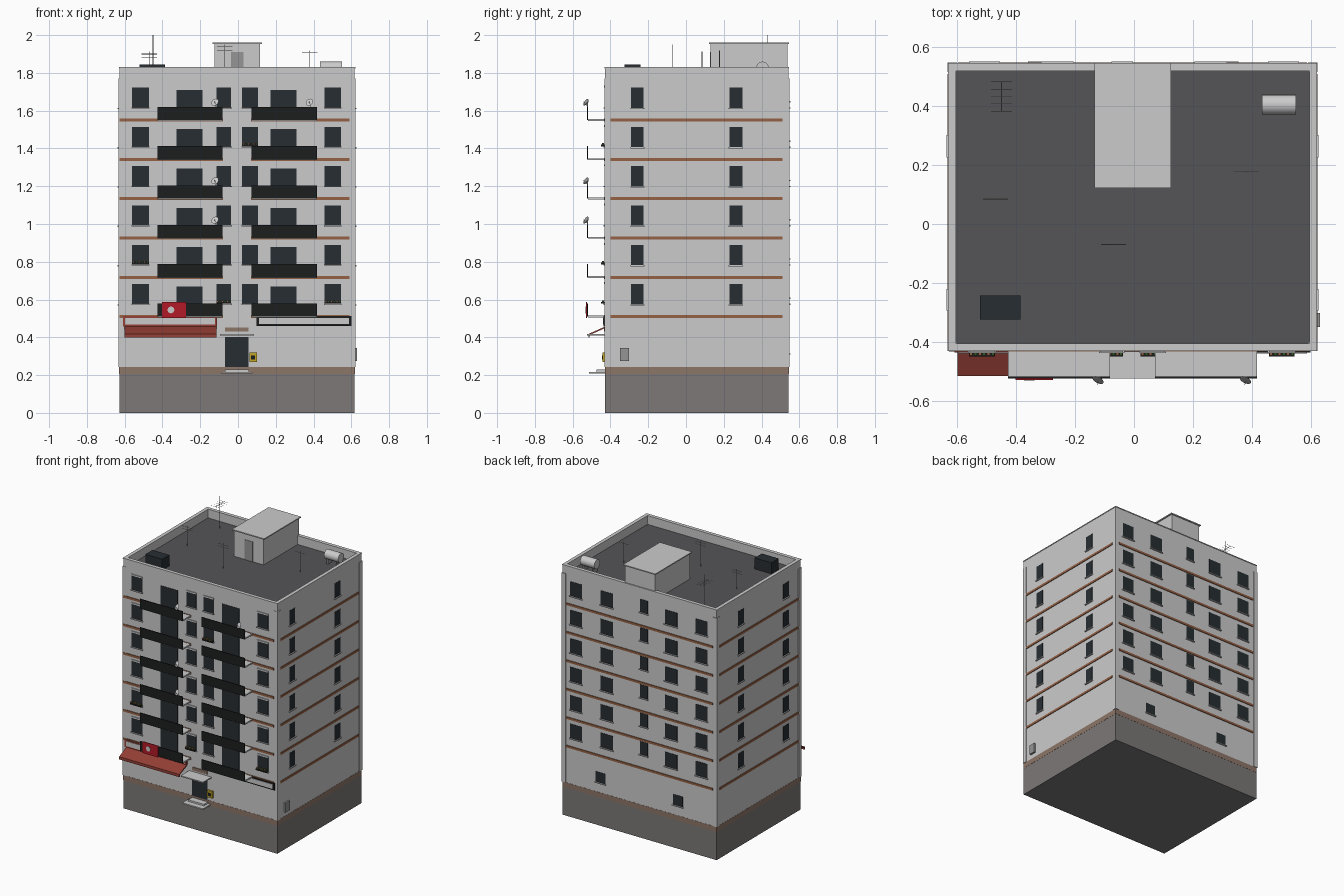
import bpy, bmesh, math
from mathutils import Matrix, Vector

if "Cube" in bpy.data.objects:
    bpy.data.objects.remove(bpy.data.objects["Cube"])


def mat(name, r, g, b):
    m = bpy.data.materials.new(name)
    m.diffuse_color = (r, g, b, 1)
    m.use_nodes = True
    m.node_tree.nodes["Principled BSDF"].inputs["Base Color"].default_value = m.diffuse_color
    return m


GLASS = mat("glass", 0.02, 0.027, 0.032)
BLACK = mat("black", 0.012, 0.013, 0.013)
ORANGE = mat("terracotta", 0.30, 0.12, 0.06)
RED = mat("red", 0.45, 0.01, 0.02)
AWNING = mat("awning_red", 0.30, 0.05, 0.035)
PLINTH = mat("plinth", 0.20, 0.19, 0.185)
BROWN = mat("brown", 0.27, 0.18, 0.14)
ROOF = mat("roof", 0.09, 0.09, 0.095)
WALL = mat("wall", 0.55, 0.55, 0.54)
YELLOW = mat("yellow", 0.55, 0.38, 0.02)
GREEN = mat("green", 0.04, 0.10, 0.02)
STEEL = mat("steel", 0.3, 0.3, 0.3)


def finish(name, bm, m):
    me = bpy.data.meshes.new(name)
    bm.to_mesh(me)
    bm.free()
    ob = bpy.data.objects.new(name, me)
    bpy.context.collection.objects.link(ob)
    if m:
        me.materials.append(m)
    return ob


def boxes(name, items, m=None):
    """One object from boxes given as (x0, x1, y0, y1, z0, z1)."""
    bm = bmesh.new()
    for x0, x1, y0, y1, z0, z1 in items:
        mx = Matrix.Translation(((x0 + x1) / 2, (y0 + y1) / 2, (z0 + z1) / 2))
        bmesh.ops.create_cube(bm, size=1, matrix=mx @ Matrix.Diagonal((x1 - x0, y1 - y0, z1 - z0, 1)))
    return finish(name, bm, m)


def rod(bm, a, b, r, r2=None, n=6):
    """Cylinder or cone between two points."""
    a, b = Vector(a), Vector(b)
    d = b - a
    mx = Matrix.Translation((a + b) / 2) @ d.to_track_quat('Z', 'Y').to_matrix().to_4x4()
    bmesh.ops.create_cone(bm, cap_ends=True, segments=n, radius1=r,
                          radius2=r if r2 is None else r2, depth=d.length, matrix=mx)


X0, X1, Y0, Y1 = -0.628, 0.618, -0.428, 0.543
DECK, TOP = 1.76, 1.83
FLOORS = [0.51 + 0.208 * i for i in range(6)]

# main shell
boxes("plinth", [(X0, X1, Y0, Y1, 0, 0.205)], PLINTH)
boxes("plinth_band", [(X0 - .001, X1 + .001, Y0 - .001, Y1 + .001, 0.205, 0.243)], BROWN)
boxes("walls", [(X0, X1, Y0, Y1, 0.243, DECK)], WALL)
boxes("roof_deck", [(X0 + .02, X1 - .02, Y0 + .02, Y1 - .02, DECK, DECK + .004)], ROOF)


def ring(o, t, z0, z1):
    return [(X0 - o, X1 + o, Y0 - o, Y0 + t, z0, z1), (X0 - o, X1 + o, Y1 - t, Y1 + o, z0, z1),
            (X0 - o, X0 + t, Y0 + t, Y1 - t, z0, z1), (X1 - t, X1 + o, Y0 + t, Y1 - t, z0, z1)]


boxes("parapet", ring(0, .02, DECK, TOP - .006), WALL)
boxes("parapet_cap", ring(.003, .023, TOP - .006, TOP), WALL)

# corner pilasters
boxes("corner_pilasters", [(x - .016, x + .016, y - .016, y + .016, 0.243, 1.77)
                           for x in (X0 + .011, X1 - .011) for y in (Y0 + .013, Y1 - .011)], WALL)

# floor bands on every side
bands = []
for z in FLOORS:
    a, b = z - .008, z + .008
    bands += [(X0, -0.08, Y0 - .005, Y0, a, b), (0.07, 0.59, Y0 - .005, Y0, a, b),
              (X0 + .03, X1 - .03, Y1, Y1 + .005, a, b),
              (X0 - .005, X0, -0.40, 0.51, a, b), (X1, X1 + .005, -0.40, 0.51, a, b)]
boxes("floor_bands", bands, ORANGE)

# windows, with a sill under each and a hood over those at the front
panes, sills, hoods = [], [], []
FRONT = [(-0.56, -0.472), (-0.115, -0.037), (0.022, 0.105), (0.458, 0.545)]
BACK = [(-0.555, -0.46), (-0.31, -0.21), (0.21, 0.31), (0.46, 0.555)]
SIDE = [(-0.29, -0.225), (0.23, 0.298)]


def back_window(a, b, z0, z1):
    panes.append((a, b, Y1 - .01, Y1 + .002, z0, z1))
    sills.append((a - .005, b + .005, Y1 - .01, Y1 + .009, z0 - .007, z0))


for z in FLOORS:
    z0, z1 = z + .068, z + .172
    for a, b in FRONT:
        panes.append((a, b, Y0 - .002, Y0 + .01, z0, z1))
        sills.append((a - .004, b + .004, Y0 - .010, Y0 + .01, z0 - .006, z0))
        hoods.append((a, b, Y0 - .006, Y0, z1, z1 + .01))
    for a, b in ((-0.325, -0.187), (0.172, 0.31)):
        panes.append((a, b, Y0 - .002, Y0 + .01, z + .006, z + .16))
    for a, b in BACK:
        back_window(a, b, z0, z1)
    back_window(-0.072, -0.008, z + .10, z + .195)
    for a, b in SIDE:
        for x, s in ((X0, -1), (X1, 1)):
            lo, hi = sorted((x - s * .01, x + s * .002))
            panes.append((lo, hi, a, b, z + .065, z1))
            lo, hi = sorted((x - s * .01, x + s * .009))
            sills.append((lo, hi, a - .004, b + .004, z + .058, z + .065))
for a in (0.27, -0.355):
    back_window(a, a + .08, 0.315, 0.39)
boxes("window_panes", panes, GLASS)
boxes("window_sills", sills, WALL)
boxes("window_hoods", hoods, WALL)

# balconies
slabs, rails = [], []
for z in FLOORS:
    for a, b in ((-0.427, -0.082), (0.072, 0.418)):
        slabs.append((a, b, -0.518, Y0, z - .004, z + .006))
        rails.append((a, b, -0.524, -0.518, z, z + .07))
boxes("balcony_slabs", slabs, WALL)
boxes("balcony_railings", rails, BLACK)

# flower boxes
troughs, plants, blooms = [], [], []
for i, k in ((0, 1), (0, 3), (1, 0), (4, 2)):
    a, b = FRONT[k]
    z = FLOORS[i] + .068
    troughs.append((a, b, Y0 - .022, Y0 - .002, z, z + .010))
    for j in range(6):
        x = a + (j + .5) * (b - a) / 6
        (plants if j % 2 else blooms).append((x - .005, x + .005, Y0 - .018, Y0 - .006, z + .008, z + .018))
boxes("flower_boxes", troughs, BLACK)
boxes("plants", plants, GREEN)
boxes("flowers", blooms, ORANGE)

# shop signs and hanging panel
F = Y0
boxes("left_sign_frame", [(-0.61, -0.11, F - .009, F, 0.458, 0.512)], AWNING)
boxes("left_sign_face", [(-0.598, -0.122, F - .012, F, 0.467, 0.503)], WALL)
boxes("right_sign_frame", [(0.098, 0.60, F - .009, F, 0.461, 0.512)], BLACK)
boxes("right_sign_face", [(0.11, 0.588, F - .012, F, 0.47, 0.503)], WALL)
boxes("red_panel", [(-0.402, -0.275, -0.529, -0.524, 0.503, 0.587)], RED)
bm = bmesh.new()
rod(bm, (-0.355, -0.529, 0.545), (-0.355, -0.531, 0.545), 0.018, n=16)
finish("panel_disc", bm, WALL)

# shop awning, profile extruded along x
bm = bmesh.new()
prof = [(F, 0.457), (-0.516, 0.418), (-0.516, 0.398), (-0.511, 0.398), (-0.511, 0.412), (F, 0.449)]
face = bm.faces.new([bm.verts.new((-0.60, y, z)) for y, z in prof])
ext = bmesh.ops.extrude_face_region(bm, geom=[face])["geom"]
bmesh.ops.translate(bm, vec=(0.487, 0, 0), verts=[v for v in ext if isinstance(v, bmesh.types.BMVert)])
bmesh.ops.recalc_face_normals(bm, faces=bm.faces)
finish("shop_awning", bm, AWNING)

# entrance
boxes("entrance_door", [(-0.07, 0.055, F - .003, F + .01, 0.243, 0.403)], GLASS)
boxes("entrance_canopy", [(-0.095, 0.085, -0.525, F, 0.41, 0.418)], WALL)
boxes("entrance_plate", [(-0.068, 0.055, F - .006, F, 0.43, 0.453)], BROWN)
boxes("entrance_steps", [(-0.09, 0.077, -0.514, F, 0.208, 0.217), (-0.07, 0.057, -0.475, F, 0.217, 0.229)], WALL)
boxes("yellow_box", [(0.06, 0.10, F - .014, F, 0.27, 0.32)], YELLOW)
boxes("yellow_box_window", [(0.069, 0.091, F - .016, F - .012, 0.283, 0.305)], BLACK)
boxes("side_meter_box", [(X1, X1 + .013, -0.35, -0.302, 0.275, 0.344)], STEEL)

# satellite dishes
bm = bmesh.new()
for x, i in ((-0.118, 5), (0.382, 5), (-0.118, 3), (-0.118, 2)):
    z = FLOORS[i] + .09
    rod(bm, (x, -0.521, z - .025), (x, -0.521, z), 0.002)
    rod(bm, (x, -0.522, z), (x - .004, -0.530, z + .005), 0.008, 0.021, 16)
    rod(bm, (x, -0.526, z - .012), (x - .006, -0.545, z + .008), 0.0012)
finish("satellite_dishes", bm, WALL)

# stair house
boxes("stair_house", [(-0.125, 0.117, 0.13, 0.538, DECK, 1.953)], WALL)
boxes("stair_house_cap", [(-0.134, 0.126, 0.122, 0.546, 1.953, 1.961)], WALL)
boxes("stair_house_door", [(-0.037, 0.03, 0.127, 0.14, DECK, 1.91)], STEEL)

# rooftop unit and water tank
boxes("rooftop_unit", [(-0.522, -0.386, -0.325, -0.242, DECK, 1.845)], GLASS)
bm = bmesh.new()
rod(bm, (0.435, 0.405, 1.826), (0.55, 0.405, 1.826), 0.034, n=20)
tank = finish("water_tank", bm, WALL)
bpy.context.view_layer.objects.active = tank
tank.select_set(True)
bpy.ops.object.shade_smooth_by_angle(angle=math.radians(40))
boxes("tank_stand", [(x, x + .01, 0.38, 0.43, DECK, 1.80) for x in (0.45, 0.525)], STEEL)

# antennas: mast with cross bars
bm = bmesh.new()
for x, y, top, n in ((-0.47, 0.085, 1.912, 2), (-0.07, -0.07, 1.95, 2), (0.38, 0.177, 1.918, 1)):
    rod(bm, (x, y, DECK), (x, y, top), 0.002)
    for i in range(n):
        z = top - .012 - i * .018
        rod(bm, (x - .042, y, z), (x + .042, y, z), 0.0015)
x, y = -0.45, 0.433
rod(bm, (x, y, DECK), (x, y, 2.0), 0.002)
rod(bm, (x, y - .05, 1.94), (x, y + .05, 1.94), 0.0015)
for i in range(5):
    rod(bm, (x - .035, y - .05 + i * .025, 1.94), (x + .035, y - .05 + i * .025, 1.94), 0.001)
finish("antennas", bm, STEEL)
